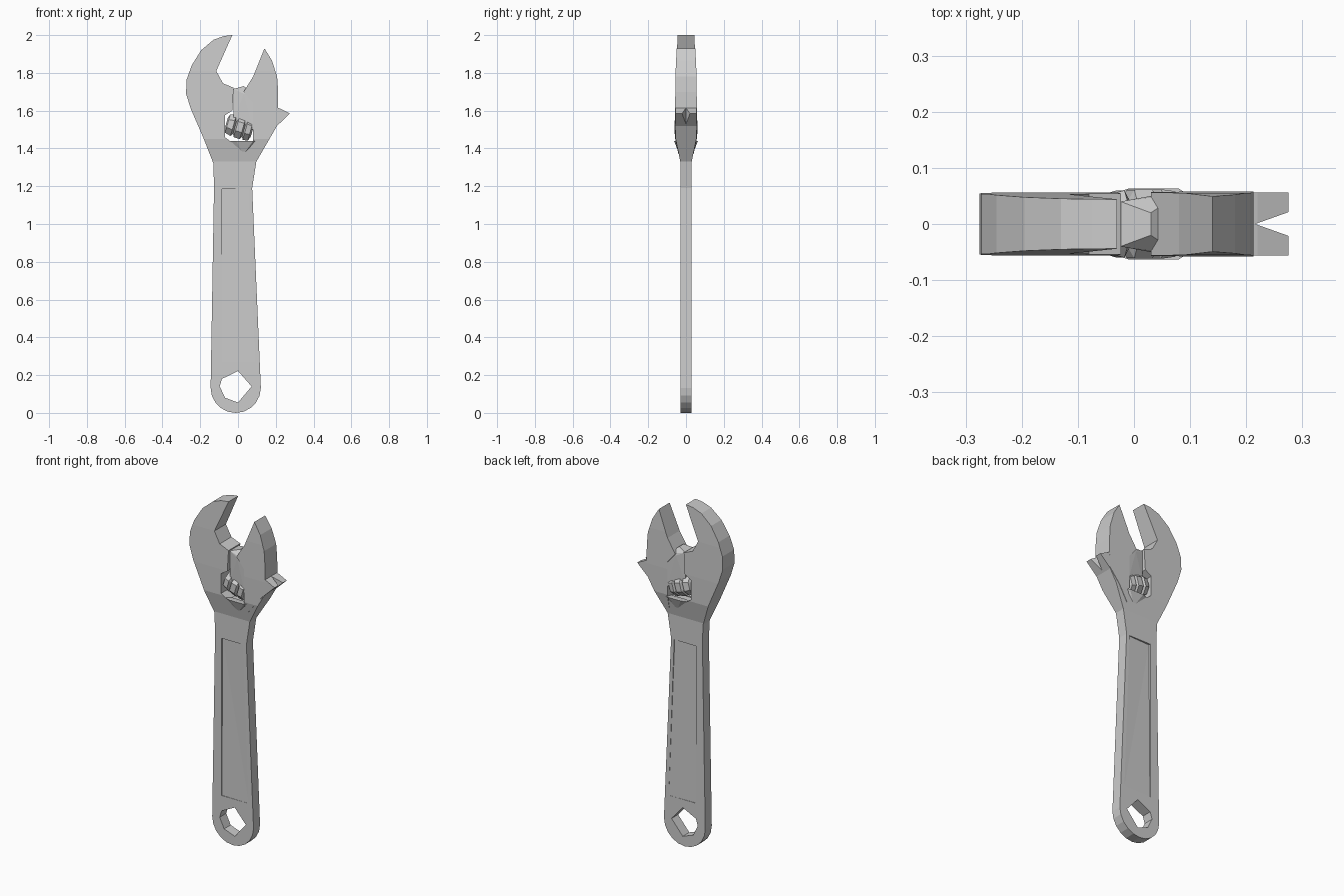
import bpy, bmesh, math
from mathutils import Vector, Matrix

if "Cube" in bpy.data.objects:
    bpy.data.objects.remove(bpy.data.objects["Cube"])

# Half thickness of the wrench by height
LEVELS = [(-1, .03), (1.33, .03), (1.45, .055), (1.6, .056), (1.81, .053), (2.0, .044), (3, .044)]


def half(z):
    for (a, p), (b, q) in zip(LEVELS, LEVELS[1:]):
        if z <= b:
            return p + (q - p) * (z - a) / (b - a)


def finish(name, bm):
    bmesh.ops.recalc_face_normals(bm, faces=bm.faces)
    me = bpy.data.meshes.new(name)
    bm.to_mesh(me)
    bm.free()
    ob = bpy.data.objects.new(name, me)
    bpy.context.collection.objects.link(ob)
    return ob


def prism(name, pts, extra=0.0, flat=None):
    """Front profile (x, z) given thickness in y; tapered by height unless flat."""
    bm = bmesh.new()
    f = bm.faces.new([bm.verts.new((x, -1, z)) for x, z in pts])
    r = bmesh.ops.extrude_face_region(bm, geom=[f])
    for v in r["geom"]:
        if isinstance(v, bmesh.types.BMVert):
            v.co.y = 1
    if flat is None:
        for z, _ in LEVELS[1:-2]:
            bmesh.ops.bisect_plane(bm, geom=bm.verts[:] + bm.edges[:] + bm.faces[:],
                                   plane_co=(0, 0, z), plane_no=(0, 0, 1), dist=1e-5)
    for v in bm.verts:
        v.co.y *= flat if flat else half(v.co.z) + extra
    return finish(name, bm)


def hull(name, pts):
    bm = bmesh.new()
    for p in pts:
        bm.verts.new(p)
    bmesh.ops.convex_hull(bm, input=bm.verts[:])
    return finish(name, bm)


def cut(ob, cutter):
    m = ob.modifiers.new("cut", 'BOOLEAN')
    m.operation, m.solver, m.object = 'DIFFERENCE', 'EXACT', cutter
    bpy.context.view_layer.objects.active = ob
    bpy.ops.object.modifier_apply(modifier=m.name)
    bpy.data.objects.remove(cutter)


# Handle and fixed jaw in one profile
arc = [(-.012 + .133 * math.cos(a), .133 + .133 * math.sin(a))
       for a in (math.pi + math.pi * i / 10 for i in range(11))]
body = prism("handle_and_fixed_jaw", arc + [
    (.075, 1.19), (.097, 1.33), (.207, 1.52), (.275, 1.585), (.22, 1.612), (.08, 1.66), (.025, 1.70),
    (-.02, 1.72), (-.08, 1.745), (-.115, 1.81), (-.03, 2.0), (-.075, 1.995), (-.13, 1.975),
    (-.195, 1.92), (-.245, 1.84), (-.272, 1.765), (-.275, 1.69), (-.25, 1.61), (-.185, 1.46),
    (-.13, 1.32), (-.127, 1.19)])

# Hanging hole
cut(body, prism("hole_cutter", [(0, .222), (.072, .14), (0, .055), (-.068, .08), (-.097, .14), (-.085, .18)], flat=.2))
# Adjuster window, open at the top for the jaw shank
cut(body, prism("window_cutter", [(-.07, 1.575), (-.03, 1.6), (-.02, 1.78), (.08, 1.78), (.08, 1.43),
                                  (-.03, 1.43), (-.07, 1.46)], flat=.2))
# V notch splitting the two side prongs
cut(body, hull("notch_cutter", [(x, y, z) for x, y in ((.216, 0), (.30, .03), (.30, -.03)) for z in (1.525, 1.7)]))
# Shallow tapering panel on both handle faces
for s in (-1, 1):
    corners = [(-.085, 1.185, .011), (.055, 1.185, .005), (.09, .27, .0005), (-.085, .27, .003)]
    cut(body, hull("panel_cutter", [(x, s * y, z) for x, z, d in corners for y in (.03 - d, .05)]))

# Moving jaw
prism("moving_jaw", [
    (.03, 1.70), (.08, 1.78), (.14, 1.93), (.18, 1.865), (.207, 1.78), (.213, 1.70), (.213, 1.53),
    (.08, 1.37), (.08, 1.64)][::-1], extra=.002)

# Jaw shank with bevelled faces inside the window
hull("jaw_shank", [(-.024, -.04, 1.54), (-.024, .04, 1.54), (-.024, -.04, 1.715), (-.024, .04, 1.715),
                   (.03, -.02, 1.73), (.03, .02, 1.73), (.03, -.05, 1.69), (.03, .05, 1.69),
                   (.082, -.054, 1.50), (.082, .054, 1.50), (.082, -.054, 1.69), (.082, .054, 1.69)])

# Worm screw: ridged octagonal roller lying along the jaw slide
bm = bmesh.new()
profile = [(-.07, .03), (-.062, .055), (-.03, .065), (-.02, .048), (-.012, .066), (.022, .067),
           (.03, .05), (.038, .067), (.065, .063), (.075, .035)]
rings = [[bm.verts.new((t, r * math.cos(math.pi * (k + .5) / 4), r * math.sin(math.pi * (k + .5) / 4)))
          for k in range(8)] for t, r in profile]
for a, b in zip(rings, rings[1:]):
    for k in range(8):
        bm.faces.new((a[k], a[(k + 1) % 8], b[(k + 1) % 8], b[k]))
bm.faces.new(rings[0])
bm.faces.new(rings[-1])
bm.transform(Matrix.Translation((.005, 0, 1.515)) @ Matrix.Rotation(math.radians(16), 4, 'Y'))
finish("worm_screw", bm)

# Raised cheeks below the worm, one per side
for s, side in ((-1, "front"), (1, "back")):
    hull("cheek_" + side, [(-.02, s * .02, 1.435), (.08, s * .02, 1.435), (.03, s * .036, 1.37),
                           (-.01, s * .063, 1.44), (.08, s * .063, 1.44), (.1, s * .05, 1.44),
                           (-.05, s * .05, 1.44)])
